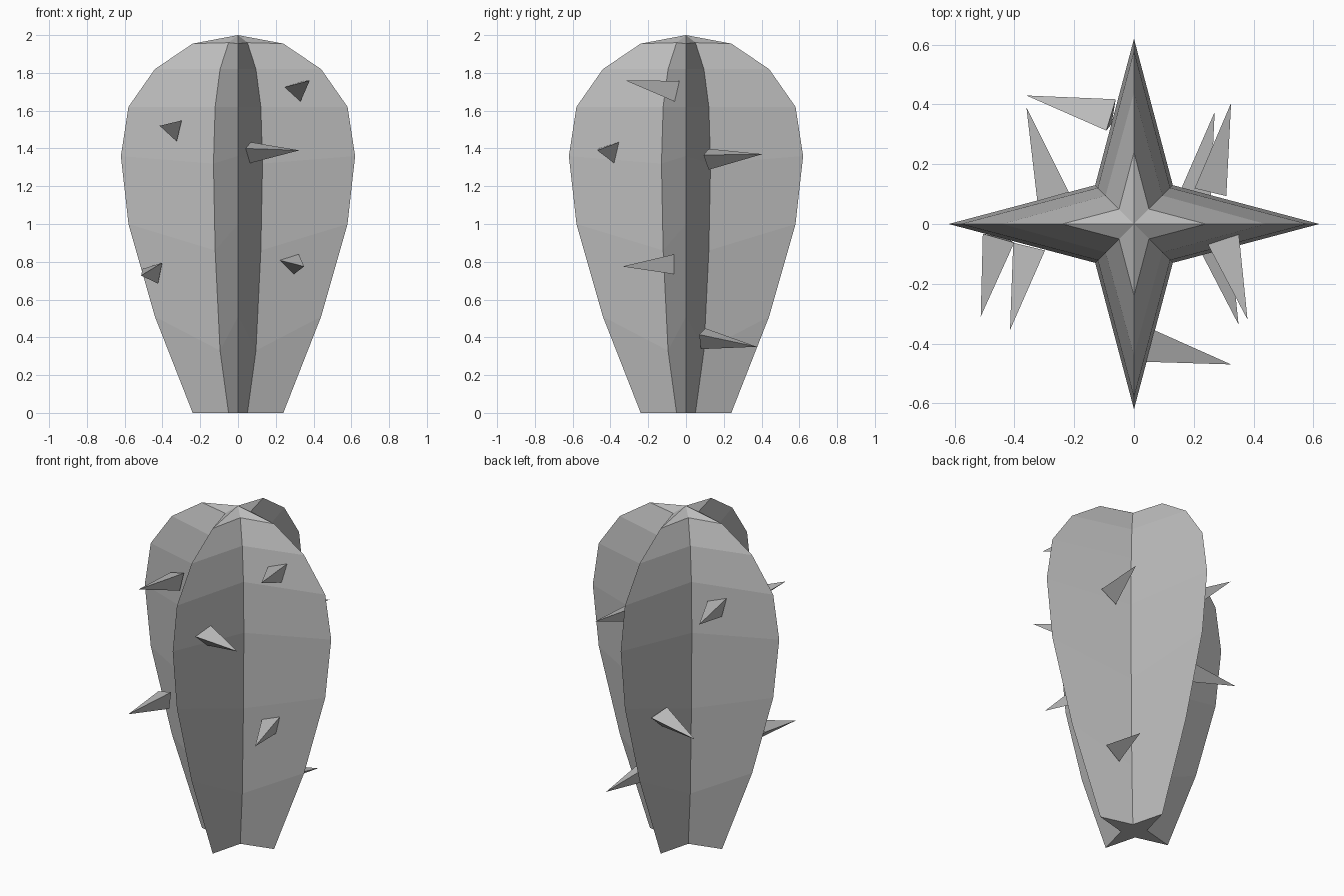
import bpy
import bmesh
from math import cos, sin, radians, sqrt
from mathutils import Vector, Matrix

if "Cube" in bpy.data.objects:
    bpy.data.objects.remove(bpy.data.objects["Cube"], do_unlink=True)

grey = bpy.data.materials.new("plain_grey")
grey.use_nodes = True
grey.diffuse_color = (0.5, 0.5, 0.5, 1)
grey.node_tree.nodes["Principled BSDF"].inputs["Base Color"].default_value = grey.diffuse_color


def add_object(name, bm):
    bmesh.ops.recalc_face_normals(bm, faces=bm.faces)
    mesh = bpy.data.meshes.new(name)
    bm.to_mesh(mesh)
    bm.free()
    mesh.materials.append(grey)
    obj = bpy.data.objects.new(name, mesh)
    bpy.context.collection.objects.link(obj)
    return obj


# Ribbed body: a four-pointed star lofted upward
# rows: ridge radius, ridge height, groove half width, groove height
rows = [(0.24, 0.0, 0.05, 0.0), (0.44, 0.51, 0.095, 0.33),
        (0.58, 1.0, 0.121, 0.86), (0.62, 1.36, 0.13, 1.32),
        (0.58, 1.62, 0.121, 1.62), (0.44, 1.82, 0.095, 1.82),
        (0.24, 1.955, 0.05, 1.96)]
bm = bmesh.new()
rings = []
for ridge, ridge_z, groove, groove_z in rows:
    ring = []
    for quarter in range(4):
        turn = Matrix.Rotation(radians(90 * quarter), 3, 'Z')
        ring.append(bm.verts.new(turn @ Vector((ridge, 0, ridge_z))))
        ring.append(bm.verts.new(turn @ Vector((groove, groove, groove_z))))
    rings.append(ring)
for low, high in zip(rings, rings[1:]):
    for i in range(8):
        j = (i + 1) % 8
        bm.faces.new((low[i], low[j], high[j], high[i]))
crown = bm.verts.new((0, 0, 2))
for i in range(8):
    bm.faces.new((rings[-1][i], rings[-1][(i + 1) % 8], crown))
bm.faces.new(rings[0])
add_object("ribbed_body", bm)


# Thorns: three-sided pyramids standing square to the rib sides
def thorn(name, apex, out, length, rise):
    out = Vector(out).normalized() * sqrt(length ** 2 - rise ** 2)
    axis = Vector((out.x, out.y, rise)).normalized()
    side = Vector((0, 0, 1)).cross(axis).normalized()
    up = axis.cross(side)
    tip = Vector(apex)
    centre = tip - axis * length
    bm = bmesh.new()
    base = []
    for angle in (47, 167, 287):
        a = radians(angle)
        base.append(bm.verts.new(centre + (side * cos(a) + up * sin(a)) * 0.066))
    point = bm.verts.new(tip)
    bm.faces.new(base)
    for i in range(3):
        bm.faces.new((base[i], base[(i + 1) % 3], point))
    add_object(name, bm)


NEAR, FAR = 0.256, 0.967
thorn("front_rib_thorn", (0.325, -0.47, 1.39), (FAR, -NEAR), 0.277, 0.005)
thorn("back_rib_thorn", (-0.36, 0.43, 0.855), (-FAR, NEAR), 0.295, -0.03)
thorn("left_rib_front_upper_thorn", (0.38, -0.32, 1.76), (NEAR, -FAR), 0.28, 0.05)
thorn("left_rib_front_lower_thorn", (0.35, -0.337, 0.775), (NEAR, -FAR), 0.29, -0.02)
thorn("left_rib_back_upper_thorn", (0.325, 0.405, 1.37), (NEAR, FAR), 0.305, 0.02)
thorn("left_rib_back_lower_thorn", (0.27, 0.375, 0.35), (NEAR, FAR), 0.305, -0.05)
thorn("right_rib_front_upper_thorn", (-0.415, -0.355, 1.52), (-NEAR, -FAR), 0.285, 0.02)
thorn("right_rib_front_lower_thorn", (-0.513, -0.31, 0.727), (-NEAR, -FAR), 0.272, -0.02)
thorn("right_rib_back_thorn", (-0.36, 0.39, 1.53), (-NEAR, FAR), 0.31, 0.02)
